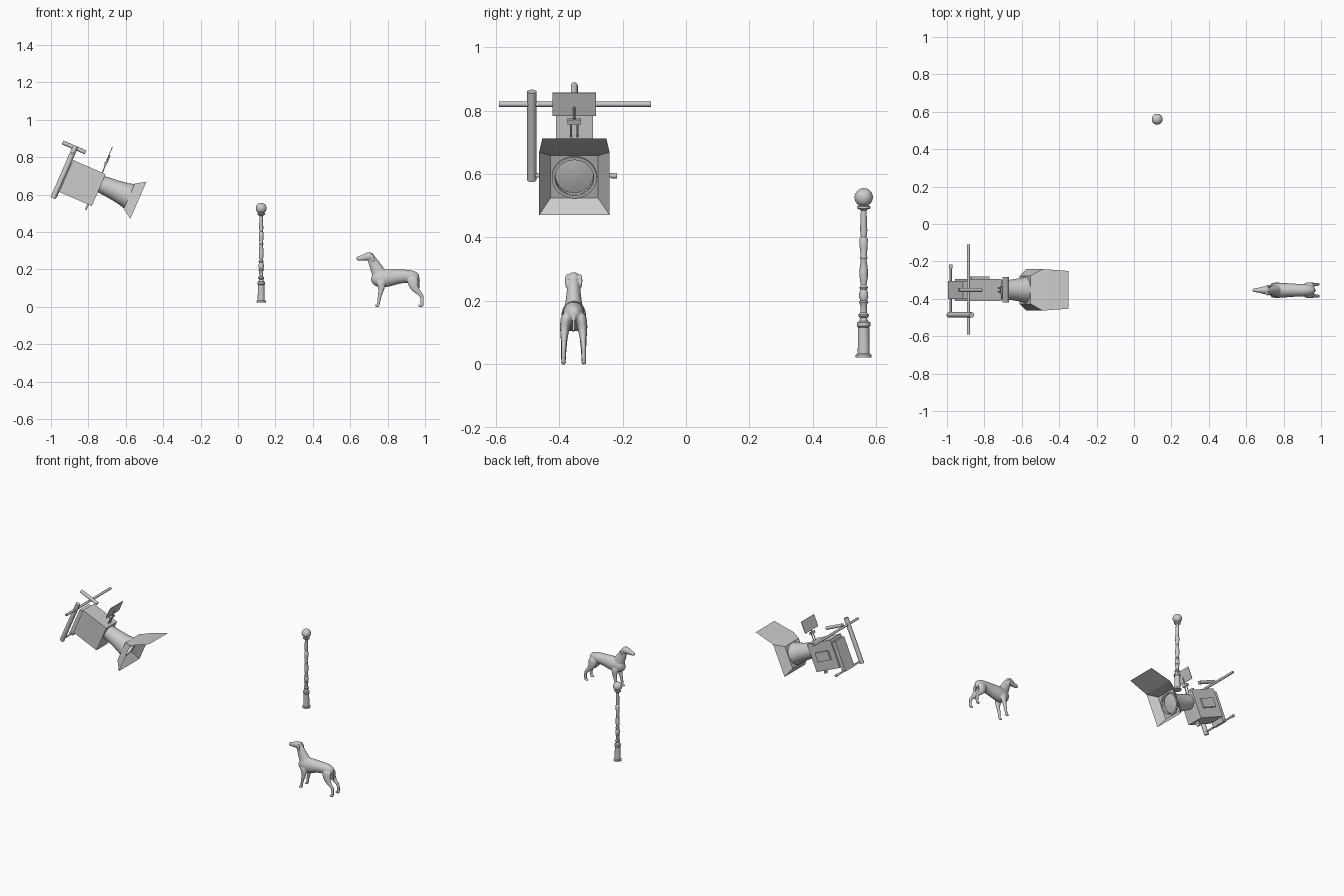
import bpy, bmesh, math
from mathutils import Matrix, Vector

# Tilted frame of the stage light: x along the beam, z up across it
LIGHT = Matrix.Translation((-.8316, -.352, .6615)) @ Matrix.Rotation(math.radians(23.5), 4, 'Y')


def finish(name, bm, matrix=Matrix(), smooth=True):
    bm.transform(matrix)
    bmesh.ops.recalc_face_normals(bm, faces=bm.faces)
    me = bpy.data.meshes.new(name)
    bm.to_mesh(me)
    bm.free()
    ob = bpy.data.objects.new(name, me)
    bpy.context.collection.objects.link(ob)
    if smooth:
        bpy.ops.object.select_all(action='DESELECT')
        ob.select_set(True)
        bpy.context.view_layer.objects.active = ob
        bpy.ops.object.shade_smooth_by_angle(angle=math.radians(35))
    return ob


def box(name, lo, hi):
    bm = bmesh.new()
    lo, hi = Vector(lo), Vector(hi)
    bmesh.ops.create_cube(bm, size=1, matrix=Matrix.Translation((lo + hi) / 2)
                          @ Matrix.Diagonal((*(hi - lo), 1)))
    return finish(name, bm, LIGHT, False)


def rod(name, a, b, r, seg=16):
    bm = bmesh.new()
    a, b = Vector(a), Vector(b)
    m = Matrix.Translation((a + b) / 2) @ (b - a).to_track_quat('Z', 'Y').to_matrix().to_4x4()
    bmesh.ops.create_cone(bm, cap_ends=True, segments=seg, radius1=r, radius2=r,
                          depth=(b - a).length, matrix=m)
    return finish(name, bm, LIGHT)


def lathe(name, profile, matrix, seg=32):
    bm = bmesh.new()
    vs = [bm.verts.new((r, 0, z)) for r, z in profile]
    es = [bm.edges.new(p) for p in zip(vs, vs[1:])]
    bmesh.ops.spin(bm, geom=vs + es, cent=(0, 0, 0), axis=(0, 0, 1),
                   angle=2 * math.pi, steps=seg)
    bmesh.ops.remove_doubles(bm, verts=bm.verts, dist=1e-5)
    return finish(name, bm, matrix)


# ---- Stage light: housing ----
box("light_housing", (-.095, -.0585, -.093), (.095, .0585, .093))
box("housing_back_cover", (-.122, -.048, -.125), (-.095, .048, .075))
box("housing_side_panel", (-.055, .0585, -.03), (.05, .07, .03))
box("housing_bottom_knob", (.068, -.012, -.124), (.078, .012, -.093))

# Lens barrel with recessed lens
lathe("lens_barrel", [(0, .09), (.046, .09), (.05, .13), (.055, .18), (.063, .23), (.071, .258),
                      (.071, .265), (.061, .265), (.06, .245), (.03, .25), (0, .252)],
      LIGHT @ Matrix.Translation((0, 0, .035)) @ Matrix.Rotation(math.pi / 2, 4, 'Y'))

# Four barn doors round a square frame; the top one is longer
bm = bmesh.new()
def quad_point(u, y, v):
    return bm.verts.new((u, y, .035 + v))
inner = [quad_point(.257, y * .075, v * .073) for y, v in ((-1, -1), (1, -1), (1, 1), (-1, 1))]
outer = [quad_point(.311, y * .111, v * .108) for y, v in ((-1, -1), (1, -1), (1, 1), (-1, 1))]
for i in range(4):
    j = (i + 1) % 4
    bm.faces.new((inner[i], inner[j], outer[j], outer[i]))
tip = [quad_point(.421, .101, .203), quad_point(.421, -.101, .203)]
bm.faces.new((outer[3], outer[2], tip[0], tip[1]))
ring = [quad_point(.257, .06 * math.cos(a), .06 * math.sin(a))
        for a in (math.radians(225 + 11.25 * k) for k in range(32))]
for i in range(4):
    arc = [ring[(i * 8 + k) % 32] for k in range(9)]
    bm.faces.new([inner[i]] + arc + [inner[(i + 1) % 4]])
finish("barn_doors", bm, LIGHT, False)

# Filter flag on its stalk above the housing
box("filter_flag", (.068, -.069, .163), (.072, .069, .242))
box("flag_clamp", (.065, -.021, .138), (.08, .021, .153))
for s in (-1, 1):
    rod("flag_leg", (.076, s * .01, .085), (.074, s * .01, .14), .003, 8)
rod("flag_stem", (.075, 0, .15), (.075, 0, .195), .004, 8)

# Hanging arm, pivot and pipes
rod("hanging_arm", (-.112, -.134, -.137), (-.112, -.134, .168), .0145)
rod("pivot_rod", (-.109, -.135, -.12), (-.109, .128, -.12), .006, 12)
rod("pivot_knob", (-.109, .115, -.12), (-.109, .135, -.12), .009, 12)
rod("cross_pipe", (-.112, -.238, .124), (-.112, .242, .124), .008)
rod("short_pipe", (-.184, 0, .157), (-.05, 0, .157), .011)

# ---- Lamp post ----
post = [(0, .022), (.025, .022), (.025, .03), (.019, .034), (.0175, .117), (.021, .121),
        (.021, .132), (.014, .136), (.011, .146), (.016, .152), (.016, .158), (.01, .164),
        (.011, .19), (.015, .196), (.011, .202), (.0145, .212), (.014, .225), (.01, .236),
        (.014, .242), (.009, .25), (.013, .275), (.013, .3), (.009, .33), (.012, .336),
        (.0095, .345), (.0125, .37), (.013, .395), (.009, .402), (.0115, .42), (.009, .485),
        (.012, .488), (.021, .492), (.021, .498), (.013, .502), (.013, .51), (0, .51)]
lathe("lamp_post", post, Matrix.Translation((.124, .56, 0)), 24)
bm = bmesh.new()
bmesh.ops.create_uvsphere(bm, u_segments=32, v_segments=16, radius=.029,
                          matrix=Matrix.Translation((.124, .56, .5265)))
finish("lamp_globe", bm)

# ---- Dog: overlapping lofts fused by a remesh ----
dog = bmesh.new()


def loft(points, seg=12):
    """points: x, y, z, half width, half depth"""
    rings = []
    for i, (x, y, z, ry, rn) in enumerate(points):
        a, b = points[max(i - 1, 0)], points[min(i + 1, len(points) - 1)]
        t = Vector((b[0] - a[0], 0, b[2] - a[2])).normalized()
        n = Vector((-t.z, 0, t.x))
        rings.append([dog.verts.new(Vector((x, y + ry * math.cos(k * math.tau / seg), z))
                                    + n * rn * math.sin(k * math.tau / seg)) for k in range(seg)])
    for p, q in zip(rings, rings[1:]):
        for k in range(seg):
            m = (k + 1) % seg
            dog.faces.new((p[k], p[m], q[m], q[k]))
    dog.faces.new(rings[0])
    dog.faces.new(rings[-1])


def centre(rows):
    loft([(x, 0, z, a, b) for x, z, a, b in rows])


# Trunk, neck, head and tail
centre([(.712, .157, .012, .016), (.727, .153, .032, .04), (.765, .15, .042, .053),
        (.82, .156, .04, .047), (.87, .163, .035, .037), (.92, .163, .035, .037),
        (.955, .157, .026, .029), (.969, .153, .01, .012)])
centre([(.775, .135, .035, .047), (.756, .175, .031, .041), (.736, .213, .024, .033),
        (.718, .25, .021, .025), (.708, .272, .016, .018)])
centre([(.728, .265, .014, .014), (.707, .27, .023, .025), (.686, .267, .02, .022),
        (.665, .261, .013, .015), (.644, .258, .011, .013), (.633, .257, .007, .009)])
centre([(.94, .175, .008, .008), (.962, .168, .0065, .0065), (.969, .14, .0055, .0055),
        (.964, .115, .005, .005), (.972, .1, .004, .004)])
for s in (-1, 1):
    # Ears
    loft([(.706, s * .019, .284, .006, .008), (.716, s * .022, .27, .006, .012),
          (.722, s * .022, .252, .005, .011), (.722, s * .021, .24, .004, .005)])
    # Front leg and paw
    loft([(.762, s * .026, .15, .018, .03), (.768, s * .029, .11, .015, .021),
          (.764, s * .03, .08, .011, .013), (.755, s * .031, .05, .009, .0095),
          (.752, s * .032, .022, .008, .008), (.75, s * .032, .006, .008, .008)])
    loft([(.757, s * .032, .007, .008, .007), (.742, s * .032, .007, .009, .008),
          (.731, s * .032, .005, .006, .005)])
    # Hind leg and paw
    loft([(.932, s * .02, .165, .02, .03), (.935, s * .026, .13, .018, .033),
          (.943, s * .029, .1, .014, .022), (.966, s * .03, .075, .009, .013),
          (.985, s * .031, .058, .008, .011), (.984, s * .032, .03, .0075, .009),
          (.985, s * .032, .005, .008, .01)])
    loft([(.992, s * .032, .007, .008, .007), (.975, s * .032, .007, .009, .008),
          (.963, s * .032, .005, .006, .005)])
ob = finish("dog", dog, Matrix.Translation((0, -.354, 0)), False)
sub = ob.modifiers.new("round", 'SUBSURF')
sub.levels = sub.render_levels = 2
rem = ob.modifiers.new("fuse", 'REMESH')
rem.mode, rem.voxel_size, rem.use_smooth_shade = 'VOXEL', .003, True
sm = ob.modifiers.new("soften", 'SMOOTH')
sm.factor, sm.iterations = .5, 4
